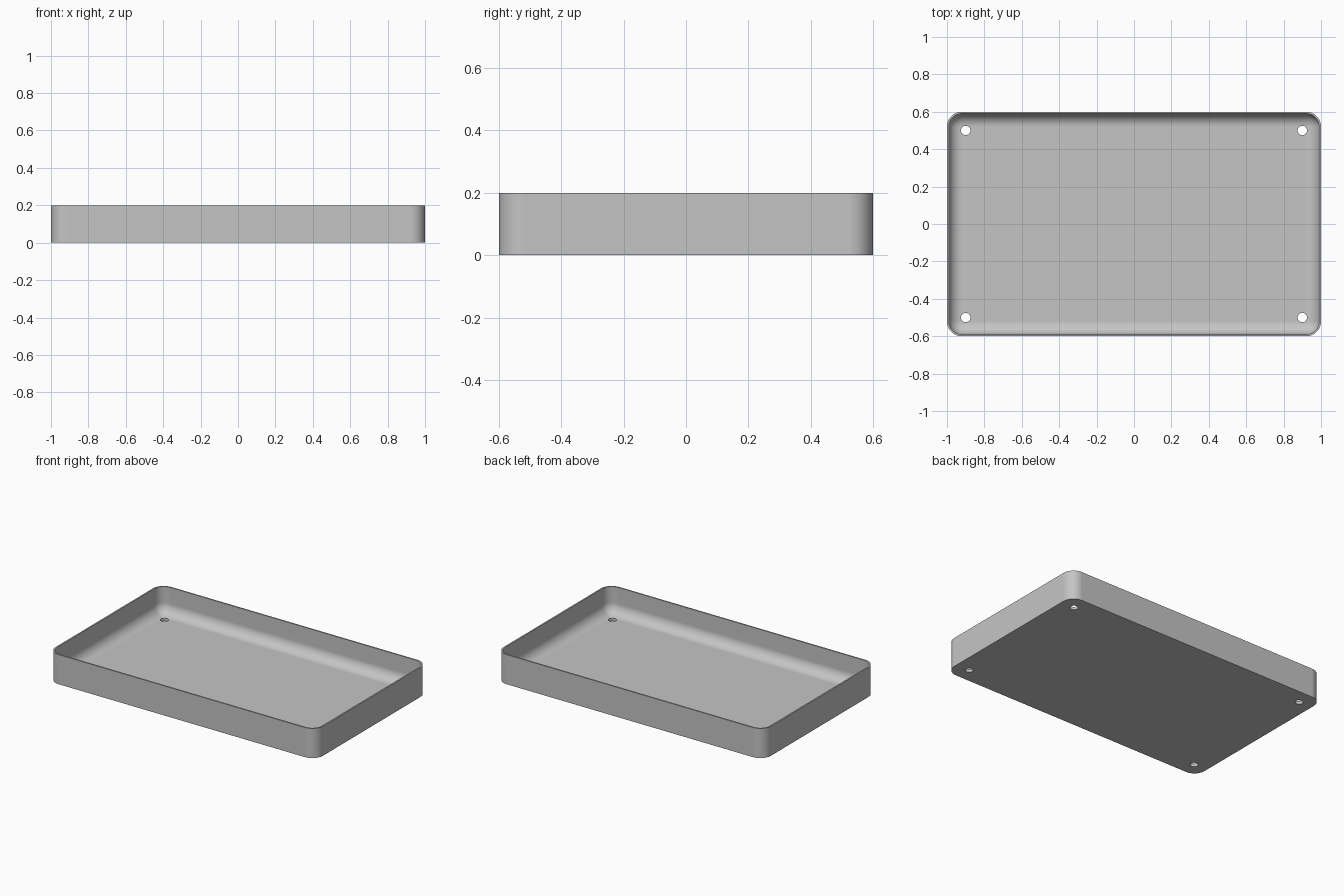
import bpy, bmesh, math

cube = bpy.data.objects.get("Cube")
if cube:
    bpy.data.objects.remove(cube, do_unlink=True)

HALF_X, HALF_Y, HEIGHT = 1.0, 0.6, 0.2
CORNER, WALL, FLOOR = 0.08, 0.01, 0.02
FILLET = CORNER - WALL
STEPS = 12

grey = bpy.data.materials.new("plain grey")
grey.use_nodes = True
colour = (0.56, 0.56, 0.56, 1)
grey.diffuse_color = colour
grey.node_tree.nodes["Principled BSDF"].inputs["Base Color"].default_value = colour


def ring(bm, inset, z):
    """Rounded rectangle of vertices, set in from the outer outline."""
    radius = CORNER - inset
    verts = []
    for quarter, (sx, sy) in enumerate([(1, 1), (-1, 1), (-1, -1), (1, -1)]):
        for i in range(STEPS + 1):
            a = (quarter + i / STEPS) * math.pi / 2
            verts.append(bm.verts.new((sx * (HALF_X - CORNER) + radius * math.cos(a),
                                       sy * (HALF_Y - CORNER) + radius * math.sin(a), z)))
    return verts


def make_object(name, bm):
    mesh = bpy.data.meshes.new(name)
    bm.to_mesh(mesh)
    bm.free()
    mesh.materials.append(grey)
    obj = bpy.data.objects.new(name, mesh)
    bpy.context.collection.objects.link(obj)
    return obj


# Tray shell: outer wall, rim, inner wall and rounded inside edge
profile = [(0, 0), (0, HEIGHT), (WALL, HEIGHT)]
for i in range(STEPS + 1):
    a = i / STEPS * math.pi / 2
    profile.append((WALL + FILLET * (1 - math.cos(a)), FLOOR + FILLET * (1 - math.sin(a))))
bm = bmesh.new()
rings = [ring(bm, *p) for p in profile]
for low, high in zip(rings, rings[1:]):
    for i in range(len(low)):
        j = (i + 1) % len(low)
        bm.faces.new((low[i], low[j], high[j], high[i]))
bm.faces.new(rings[0])
bm.faces.new(rings[-1])
bmesh.ops.remove_doubles(bm, verts=bm.verts, dist=0.0001)
bmesh.ops.recalc_face_normals(bm, faces=bm.faces)
tray = make_object("tray", bm)

# Corner screw holes through the floor
bm = bmesh.new()
for sx in (-1, 1):
    for sy in (-1, 1):
        made = bmesh.ops.create_cone(bm, cap_ends=True, segments=32, radius1=0.025,
                                     radius2=0.025, depth=0.2)
        bmesh.ops.translate(bm, verts=made["verts"], vec=(sx * 0.9, sy * 0.5, 0))
cutter = make_object("hole_cutter", bm)
cutter.hide_render = True

bpy.ops.object.select_all(action="DESELECT")
tray.select_set(True)
bpy.context.view_layer.objects.active = tray
cut = tray.modifiers.new("screw holes", "BOOLEAN")
cut.operation = "DIFFERENCE"
cut.solver = "EXACT"
cut.object = cutter
bpy.ops.object.modifier_apply(modifier=cut.name)
bpy.data.objects.remove(cutter, do_unlink=True)

# Smooth rounded surfaces, with the large flat faces kept flat
bpy.ops.object.shade_smooth_by_angle(angle=math.radians(30))
weighted = tray.modifiers.new("flat floor shading", "WEIGHTED_NORMAL")
weighted.keep_sharp = True
